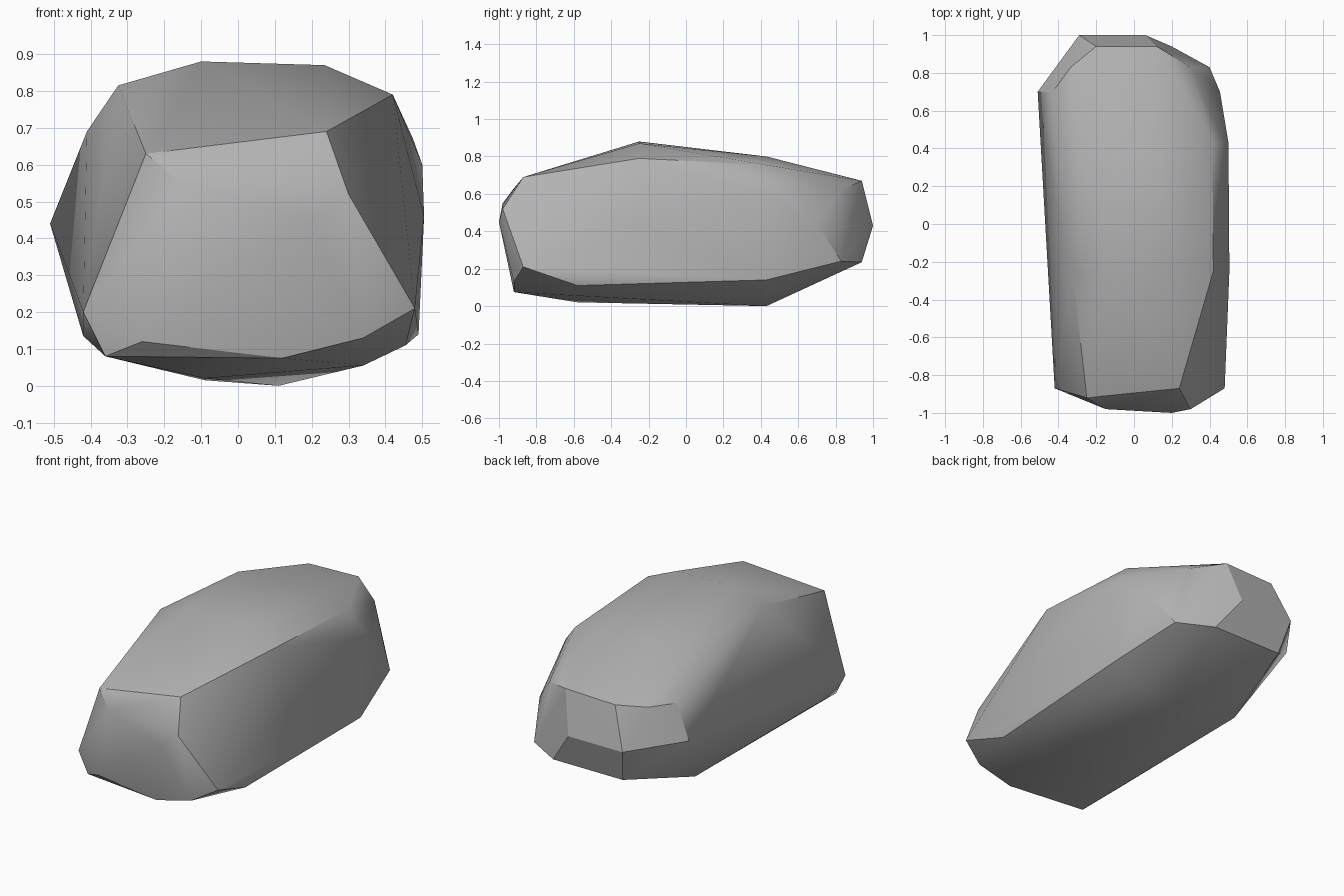
import bpy
import bmesh
import math

# Remove the default object
default_object = bpy.data.objects.get("Cube")
if default_object is not None:
    bpy.data.objects.remove(default_object, do_unlink=True)


def stone_material(name, grey):
    """Create a plain matte material of one colour."""
    material = bpy.data.materials.new(name)
    material.use_nodes = True
    colour = (grey, grey, grey, 1)
    material.diffuse_color = colour
    shader = material.node_tree.nodes["Principled BSDF"]
    shader.inputs["Base Color"].default_value = colour
    shader.inputs["Roughness"].default_value = 0.9
    return material


def outline_at(y, profile):
    """Place an (x, z) outline, in hundredths, at one station along the rock."""
    return [(x / 100, y / 100, z / 100) for x, z in profile]


def hull_object(name, points, material, smooth_angle):
    """Wrap the corner points in a closed faceted skin."""
    mesh = bpy.data.meshes.new(name)
    bm = bmesh.new()
    for point in points:
        bm.verts.new(point)
    result = bmesh.ops.convex_hull(bm, input=bm.verts[:])
    spare = set(result["geom_interior"]) | set(result["geom_unused"])
    loose = [v for v in spare if isinstance(v, bmesh.types.BMVert)]
    bmesh.ops.delete(bm, geom=loose, context="VERTS")
    bmesh.ops.recalc_face_normals(bm, faces=bm.faces[:])
    bm.to_mesh(mesh)
    bm.free()
    mesh.materials.append(material)
    rock = bpy.data.objects.new(name, mesh)
    bpy.context.collection.objects.link(rock)

    # Soften the shallow facets and keep the chipped edges sharp
    bpy.ops.object.select_all(action="DESELECT")
    rock.select_set(True)
    bpy.context.view_layer.objects.active = rock
    bpy.ops.object.shade_smooth_by_angle(angle=math.radians(smooth_angle))
    return rock


corners = []

# Blunt front end: brow, upper rim, side corners and lower lip
corners += outline_at(-100, [(20, 45)])
corners += outline_at(-98, [(-15, 55), (30, 52)])
corners += outline_at(-92, [(-25, 63), (-26, 12), (12, 7.5), (34, 13)])
corners += outline_at(-87, [(24, 69), (48, 21), (-42, 20), (-36, 8)])

# Underside and lower flanks toward the front
corners += outline_at(-58, [(-9, 2), (34, 5.5), (45.5, 11), (-42, 13.5)])

# Crest, the highest part of the rock
corners += outline_at(-25, [(-32.5, 81.5), (-10, 88), (23.5, 87), (42, 79), (50.5, 46)])

# Left shoulder
corners += outline_at(10, [(-41, 69)])

# Full section behind the middle
corners += outline_at(43, [
    (-30, 78), (10, 80), (41.5, 75.5), (47.5, 67), (50, 60),
    (49, 14), (34, 5.5), (11, 0), (-9, 1.5), (-36, 9),
])

# Tapering rear flanks
corners += outline_at(70, [(-51, 44), (-43, 64), (45.5, 44)])
corners += outline_at(83, [(-33.5, 64), (30, 62), (40, 24)])

# Rounded rear end
corners += outline_at(94, [(-20, 66), (12, 67), (20, 23.5), (-25, 23.5)])
corners += outline_at(100, [(-29, 43), (6, 43)])

hull_object("rock", corners, stone_material("stone grey", 0.45), 30)
